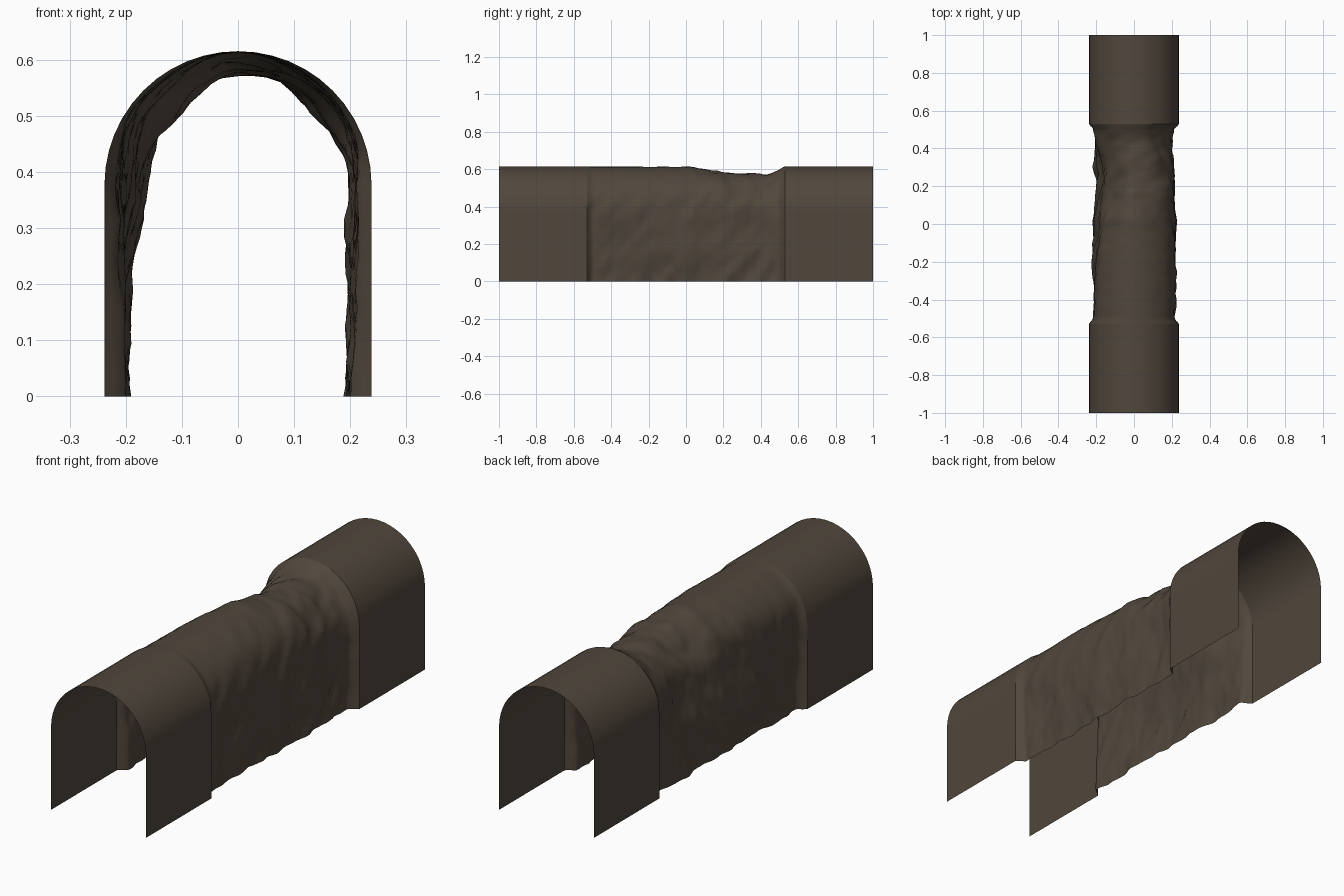
import bpy, bmesh, math
from mathutils import Vector, noise

if "Cube" in bpy.data.objects:
    bpy.data.objects.remove(bpy.data.objects["Cube"])

R, SPRING, WALL, ARC = 0.238, 0.377, 12, 24

stone = bpy.data.materials.new("dark brown stone")
stone.diffuse_color = (0.082, 0.063, 0.045, 1)
stone.use_nodes = True
stone.node_tree.nodes["Principled BSDF"].inputs["Base Color"].default_value = stone.diffuse_color

# Rough rock: inward depth in thousandths, left foot -> crown -> right foot
ROWS = [-0.53, -0.35, -0.2, 0.0, 0.15, 0.3, 0.42, 0.53]
DEPTH = [[40, 30, 20, 8, 1, 8, 22, 28, 40],
         [22, 35, 28, 8, 1, 8, 15, 35, 40],
         [45, 18, 40, 10, 2, 8, 20, 22, 45],
         [30, 22, 55, 30, 2, 15, 22, 12, 35],
         [45, 38, 65, 75, 22, 18, 28, 28, 28],
         [28, 45, 72, 70, 38, 42, 35, 32, 35],
         [35, 38, 45, 45, 40, 52, 40, 42, 40],
         [48, 30, 22, 18, 16, 25, 25, 30, 42]]


def smooth(a):
    a = min(1, max(0, a))
    return a * a * (3 - 2 * a)


def profile():
    """Arch points as (x, z, inward x, inward z, position 0..8)."""
    pts = [(-R, SPRING * i / WALL, 1, 0, 2 * i / WALL) for i in range(WALL)]
    for i in range(ARC + 1):
        a = math.pi * (1 - i / ARC)
        c, s = math.cos(a), math.sin(a)
        pts.append((R * c, SPRING + R * s, -c, -s, 2 + 4 * i / ARC))
    pts += [(R, SPRING * (1 - i / WALL), -1, 0, 6 + 2 * i / WALL)
            for i in range(1, WALL + 1)]
    return pts


def rock_depth(t, y, x, z):
    i = min(7, int(t))
    j = max(k for k in range(7) if ROWS[k] <= y + 1e-6)
    u = smooth(t - i)
    v = smooth((y - ROWS[j]) / (ROWS[j + 1] - ROWS[j]))
    a = DEPTH[j][i] * (1 - u) + DEPTH[j][i + 1] * u
    b = DEPTH[j + 1][i] * (1 - u) + DEPTH[j + 1][i + 1] * u
    d = (a * (1 - v) + b * v) / 1000
    # slanted folds plus small lumps, calmer where the rock is shallow
    calm = min(1, d / 0.025)
    n = noise.noise(Vector((x * 8, (y - z) * 13, (y + z) * 4)))
    m = noise.noise(Vector((x * 22, y * 22, z * 16 + 5)))
    d += calm * (0.013 * n + 0.006 * m)
    return max(0, d) * smooth((0.53 - abs(y)) / 0.03)


def tunnel(name, ys, rough=False):
    bm = bmesh.new()
    prev = None
    for y in ys:
        ring = []
        for x, z, nx, nz, t in profile():
            d = rock_depth(t, y, x, z) if rough else 0
            ring.append(bm.verts.new((x + nx * d, y, z + nz * d)))
        if prev:
            for k in range(len(ring) - 1):
                bm.faces.new((prev[k], ring[k], ring[k + 1], prev[k + 1]))
        prev = ring
    bmesh.ops.recalc_face_normals(bm, faces=bm.faces)
    crown = max(bm.faces, key=lambda f: f.calc_center_median().z)
    if crown.normal.z < 0:
        bmesh.ops.reverse_faces(bm, faces=bm.faces)
    for f in bm.faces:
        f.smooth = True
    me = bpy.data.meshes.new(name)
    bm.to_mesh(me)
    bm.free()
    me.materials.append(stone)
    bpy.context.collection.objects.link(bpy.data.objects.new(name, me))


# Smooth end sections and the rough middle
tunnel("front_tunnel_section", [-1, -0.765, -0.53])
tunnel("rough_rock_section", [-0.53 + 1.06 * i / 84 for i in range(85)], True)
tunnel("back_tunnel_section", [0.53, 0.765, 1])
